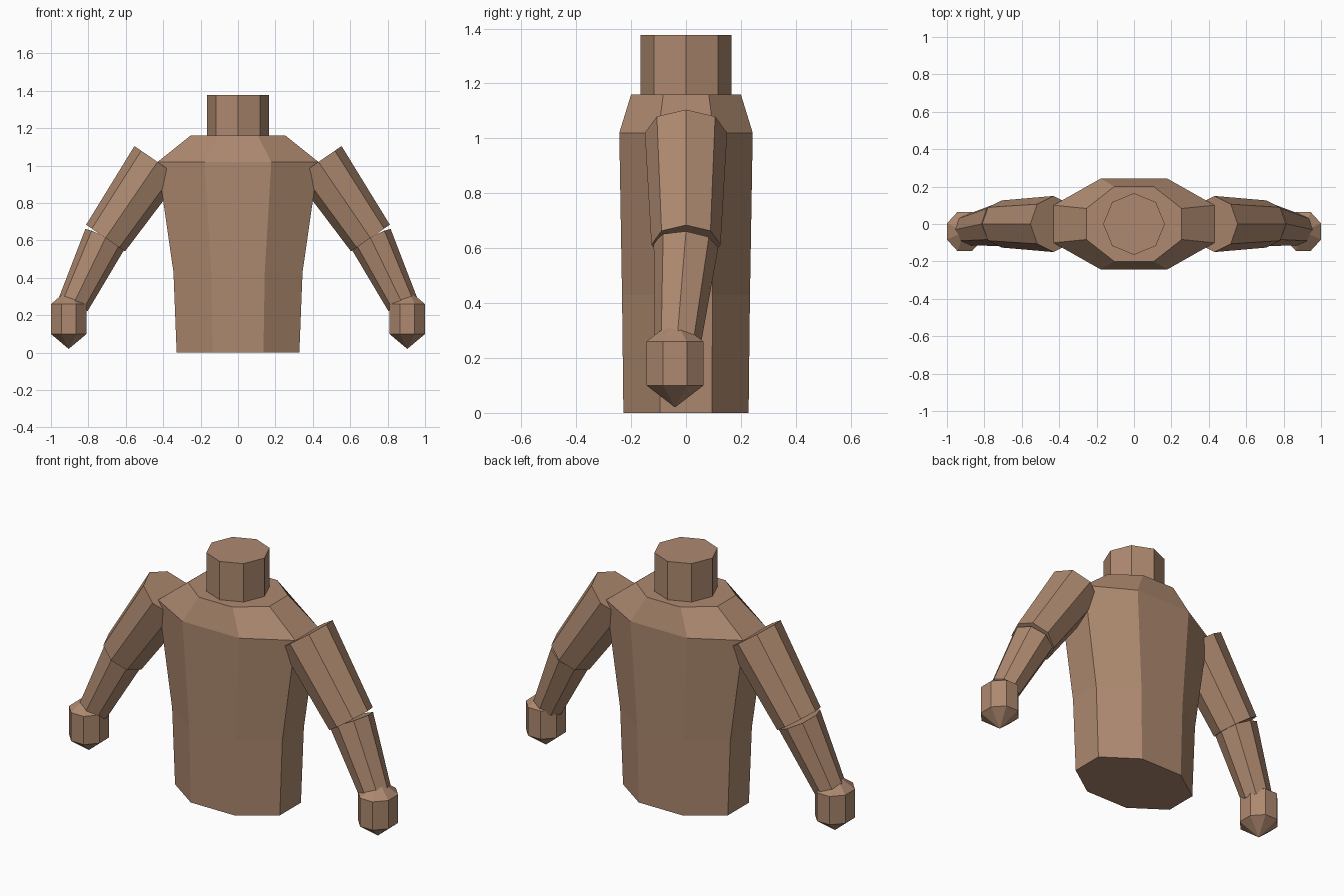
import bpy, bmesh
from math import sin, cos, pi
from mathutils import Vector, Matrix

if "Cube" in bpy.data.objects:
    bpy.data.objects.remove(bpy.data.objects["Cube"])

clay = bpy.data.materials.new("warm_brown")
clay.diffuse_color = (0.42, 0.25, 0.16, 1)
clay.use_nodes = True
clay.node_tree.nodes["Principled BSDF"].inputs["Base Color"].default_value = clay.diffuse_color


def finish(name, bm):
    bmesh.ops.recalc_face_normals(bm, faces=bm.faces)
    mesh = bpy.data.meshes.new(name)
    bm.to_mesh(mesh)
    bm.free()
    mesh.materials.append(clay)
    obj = bpy.data.objects.new(name, mesh)
    bpy.context.collection.objects.link(obj)
    return obj


def loft(name, rings):
    """Capped solid through eight-sided rings given as lists of points."""
    bm = bmesh.new()
    loops = [[bm.verts.new(p) for p in ring] for ring in rings]
    for a, b in zip(loops, loops[1:]):
        for i in range(8):
            j = (i + 1) % 8
            bm.faces.new((a[i], a[j], b[j], b[i]))
    bm.faces.new(loops[0])
    bm.faces.new(loops[-1])
    return finish(name, bm)


def octagon(z, rx, ry, turn):
    angles = [(i + turn) * pi / 4 for i in range(8)]
    return [Vector((rx * cos(a), ry * sin(a), z)) for a in angles]


def limb(name, start, end, r1, r2):
    """Tapered eight-sided limb segment between two joints."""
    start, end = Vector(start), Vector(end)
    axis = (end - start).normalized()
    u = Vector((0, 1, 0)).cross(axis).normalized()
    v = axis.cross(u)
    rings = [[c + r * (u * cos(i * pi / 4) + v * sin(i * pi / 4)) for i in range(8)]
             for c, r in ((start, r1), (end, r2))]
    return loft(name, rings)


# Torso: half width and half depth at each height
flat = cos(pi / 8)
profile = [(0, 0.328, 0.228), (0.43, 0.345, 0.233), (1.02, 0.43, 0.243), (1.16, 0.255, 0.2)]
loft("torso", [octagon(z, x / flat, y / flat, 0.5) for z, x, y in profile])

# Neck
loft("neck", [octagon(z, 0.165, 0.165, 0) for z in (1.12, 1.377)])

# Arms and fists on both sides
for side, s in (("left", 1), ("right", -1)):
    limb(side + "_upper_arm", (s * 0.43, 0, 1.02), (s * 0.708, 0, 0.613), 0.15, 0.126)
    limb(side + "_forearm", (s * 0.71, 0, 0.61), (s * 0.88, -0.03, 0.26), 0.118, 0.085)
    bm = bmesh.new()
    place = (Matrix.Translation((s * 0.905, -0.04, 0.18))
             @ Matrix.Diagonal((0.119, 0.13, 0.16, 1))
             @ Matrix.Rotation(pi / 8, 4, 'Z'))
    bmesh.ops.create_uvsphere(bm, u_segments=8, v_segments=3, radius=1, matrix=place)
    finish(side + "_fist", bm)
